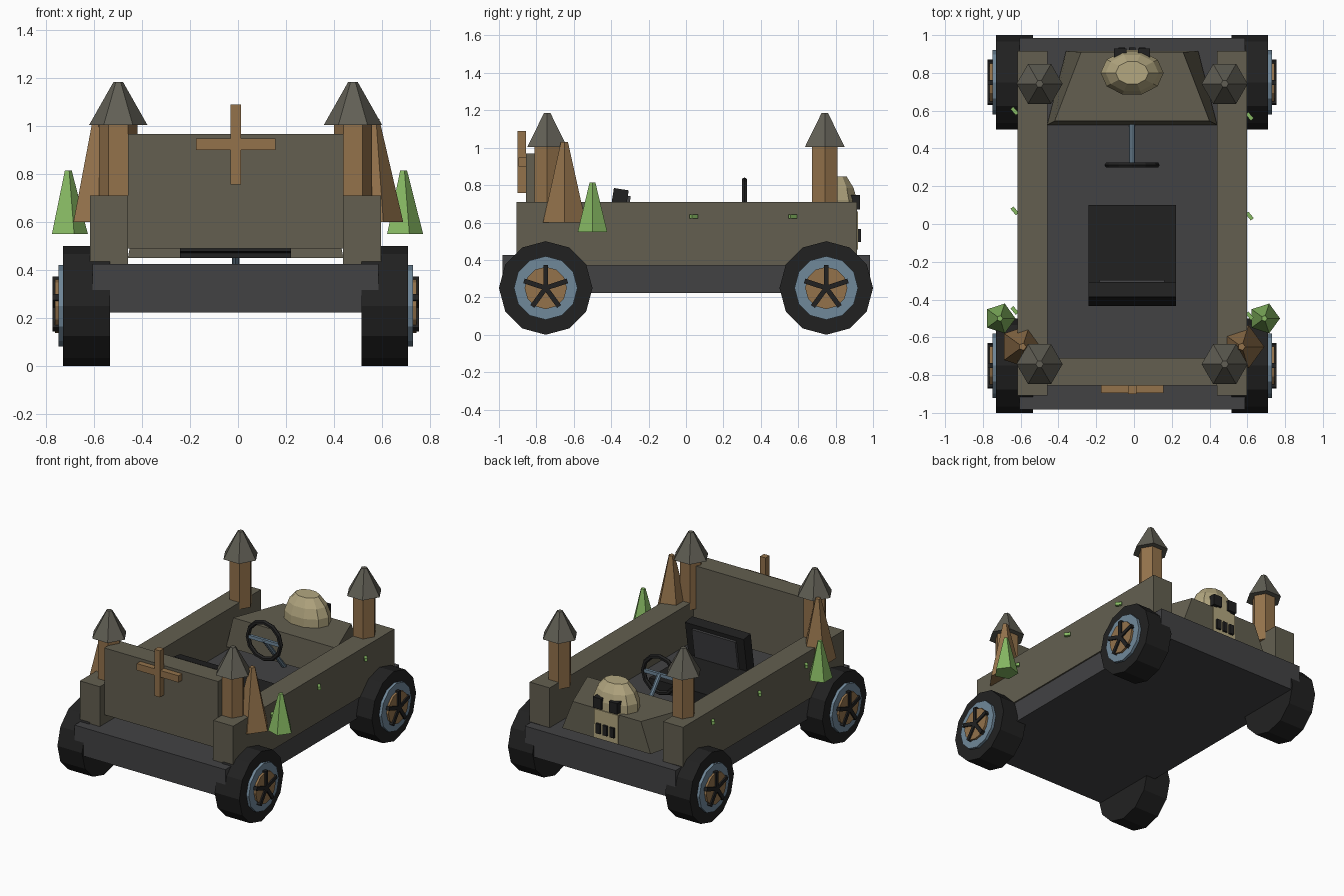
import bpy, bmesh, math
from mathutils import Matrix, Vector

if "Cube" in bpy.data.objects:
    bpy.data.objects.remove(bpy.data.objects["Cube"])

CX = -0.01  # the mirror plane sits slightly left of centre


def mat(name, hexcol):
    m = bpy.data.materials.new(name)
    ch = [int(hexcol[i:i + 2], 16) / 255 for i in (0, 2, 4)]
    lin = [c / 12.92 if c <= 0.04045 else ((c + 0.055) / 1.055) ** 2.4 for c in ch]
    m.diffuse_color = (*lin, 1)
    m.use_nodes = True
    m.node_tree.nodes["Principled BSDF"].inputs["Base Color"].default_value = m.diffuse_color
    return m


STONE = mat("olive stone", "635F50")
ROOF = mat("grey roof", "615F55")
WOOD = mat("brown wood", "93724B")
BLACK = mat("black", "212121")
DARK = mat("dark grey", "424244")
STEEL = mat("blue grey steel", "70889A")
BONE = mat("pale bone", "B3A780")
GREEN = mat("leaf green", "86B862")


def finish(name, bm, material, loc=(0, 0, 0), rot=None):
    m = Matrix.Translation(Vector(loc) + Vector((CX, 0, 0)))
    if rot:
        m = m @ rot
    bmesh.ops.transform(bm, matrix=m, verts=bm.verts)
    bmesh.ops.recalc_face_normals(bm, faces=bm.faces)
    me = bpy.data.meshes.new(name)
    bm.to_mesh(me)
    bm.free()
    me.materials.append(material)
    ob = bpy.data.objects.new(name, me)
    bpy.context.collection.objects.link(ob)
    return ob


def box(name, material, x, y, z, rot=None):
    """Box from (min, max) ranges, turned about its own centre."""
    bm = bmesh.new()
    bmesh.ops.create_cube(bm, size=1)
    bmesh.ops.scale(bm, vec=(x[1] - x[0], y[1] - y[0], z[1] - z[0]), verts=bm.verts)
    return finish(name, bm, material, (sum(x) / 2, sum(y) / 2, sum(z) / 2), rot)


def cone(name, material, n, r1, r2, a, b, spin=0.0):
    """Cylinder or cone from point a to point b, spun about its own axis."""
    a, b = Vector(a), Vector(b)
    bm = bmesh.new()
    bmesh.ops.create_cone(bm, cap_ends=True, segments=n, radius1=r1, radius2=r2, depth=(b - a).length)
    d = b - a
    q = Matrix() if abs(d.normalized().z) > 0.999 else d.to_track_quat('Z', 'Y').to_matrix().to_4x4()
    # align the first vertex with +x for upright cones
    v0 = max(bm.verts, key=lambda v: v.co.xy.length)
    ang = math.atan2(v0.co.y, v0.co.x)
    return finish(name, bm, material, (a + b) / 2, q @ Matrix.Rotation(spin - ang, 4, 'Z'))


def rings(name, material, loops, loc=(0, 0, 0)):
    """Skin a stack of equal-length point loops and cap both ends."""
    bm = bmesh.new()
    vs = [[bm.verts.new(p) for p in lp] for lp in loops]
    n = len(vs[0])
    for lo, hi in zip(vs, vs[1:]):
        for i in range(n):
            j = (i + 1) % n
            bm.faces.new((lo[i], lo[j], hi[j], hi[i]))
    bm.faces.new(vs[0][::-1])
    bm.faces.new(vs[-1])
    return finish(name, bm, material, loc)


# Chassis and body walls
box("chassis", DARK, (-0.597, 0.597), (-0.982, 0.985), (0.222, 0.425))
for s, side in ((-1, "left"), (1, "right")):
    box(side + "_wall", STONE, sorted((s * 0.449, s * 0.607)), (-0.907, 0.915), (0.37, 0.71))
box("front_wall", STONE, (-0.45, 0.45), (-0.855, -0.71), (0.49, 0.968))

# Wooden cross on the front wall
box("cross_upright", WOOD, (-0.022, 0.022), (-0.9, -0.855), (0.757, 1.09))
box("cross_arm", WOOD, (-0.166, 0.166), (-0.895, -0.855), (0.9, 0.948))

# Wheels
for s, side in ((-1, "left"), (1, "right")):
    for y, end in ((-0.75, "front"), (0.75, "back")):
        tag = f"{end}_{side}_"

        def disc(part, m, n, r, x0, x1):
            cone(tag + part, m, n, r, r, (s * x0, y, 0.25), (s * x1, y, 0.25))

        disc("tire", BLACK, 12, 0.25, 0.525, 0.72)
        disc("rim", STEEL, 12, 0.17, 0.7, 0.74)
        disc("hub", WOOD, 12, 0.113, 0.72, 0.755)
        for k in range(5):
            a = math.radians(90 + 72 * k)
            rot = Matrix.Rotation(a, 4, 'X')
            c = rot @ Vector((0, 0.06, 0))
            cy, cz = y + c.y, 0.25 + c.z
            box(f"{tag}spoke_{k}", BLACK, sorted((s * 0.73, s * 0.765)),
                (cy - 0.062, cy + 0.062), (cz - 0.013, cz + 0.013), rot)

# Towers, dead trunks and bushes, gems on the walls
for s, side in ((-1, "left"), (1, "right")):
    for y, end in ((-0.742, "front"), (0.742, "back")):
        cone(f"{end}_{side}_tower", WOOD, 6, 0.08, 0.08, (s * 0.49, y, 0.66), (s * 0.49, y, 1.01))
        cone(f"{end}_{side}_tower_roof", ROOF, 6, 0.122, 0.02, (s * 0.49, y, 1.005), (s * 0.49, y, 1.185))
    cone(side + "_trunk", WOOD, 5, 0.12, 0.02, (s * 0.58, -0.65, 0.6), (s * 0.58, -0.65, 1.03))
    cone(side + "_bush", GREEN, 5, 0.083, 0.016, (s * 0.7, -0.5, 0.55), (s * 0.7, -0.5, 0.815))
    for k, y in enumerate((0.57, 0.042, -0.486)):
        yy = y + (0.028 if s < 0 else 0)
        x = s * 0.622
        box(f"{side}_leaf_{k}", GREEN, (x - 0.022, x + 0.022), (yy - 0.01, yy + 0.01),
            (0.622, 0.644), Matrix.Rotation(math.radians(-50), 4, 'Z'))

# Seat with forward-leaning backrest
lean = Matrix.Rotation(math.radians(-9), 4, 'X')
box("seat", BLACK, (-0.232, 0.232), (-0.39, 0.1), (0.45, 0.53))
box("backrest", BLACK, (-0.232, 0.232), (-0.41, -0.33), (0.47, 0.78), lean)
box("backrest_panel", DARK, (-0.172, 0.172), (-0.35, -0.312), (0.53, 0.745), lean)

# Steering wheel, crossbar and column
bm = bmesh.new()
N, M = 12, 6
grid = []
for i in range(N):
    a = 2 * math.pi * i / N
    grid.append([])
    for j in range(M):
        b = 2 * math.pi * j / M
        r = 0.13 + 0.016 * math.cos(b)
        grid[i].append(bm.verts.new((r * math.cos(a), 0.016 * math.sin(b), r * math.sin(a))))
for i in range(N):
    for j in range(M):
        bm.faces.new((grid[i][j], grid[(i + 1) % N][j], grid[(i + 1) % N][(j + 1) % M], grid[i][(j + 1) % M]))
finish("steering_wheel", bm, BLACK, (0, 0.312, 0.695))
box("steering_crossbar", STEEL, (-0.125, 0.125), (0.302, 0.322), (0.683, 0.707))
cone("steering_column", STEEL, 8, 0.016, 0.016, (0, 0.31, 0.7), (0, 0.54, 0.42))


# Tapered hood behind the steering wheel
def trapezoid(w0, w1, y0, y1, z):
    return [(-w0, y0, z), (w0, y0, z), (w1, y1, z), (-w1, y1, z)]


rings("hood", STONE, [trapezoid(0.45, 0.35, 0.525, 0.915, 0.45), trapezoid(0.41, 0.27, 0.545, 0.91, 0.66)])

# Skull: faceted dome, jaw, eyes and tooth gaps
dome = [[(0.167 * f * math.cos(math.tau * i / 10), 0.12 * f * math.sin(math.tau * i / 10), z)
         for i in range(10)] for f, z in ((1, 0.63), (1, 0.72), (0.84, 0.785), (0.52, 0.845))]
rings("skull_dome", BONE, dome, (0, 0.8, 0))
box("skull_jaw", BONE, (-0.095, 0.095), (0.8, 0.92), (0.455, 0.66))
for s, side in ((-1, "left"), (1, "right")):
    box(side + "_eye", BLACK, (s * 0.063 - 0.033, s * 0.063 + 0.033), (0.87, 0.93), (0.67, 0.748))
for k in (-1, 0, 1):
    box(f"tooth_gap_{k + 1}", BLACK, (k * 0.054 - 0.017, k * 0.054 + 0.017), (0.9, 0.935), (0.495, 0.565))
